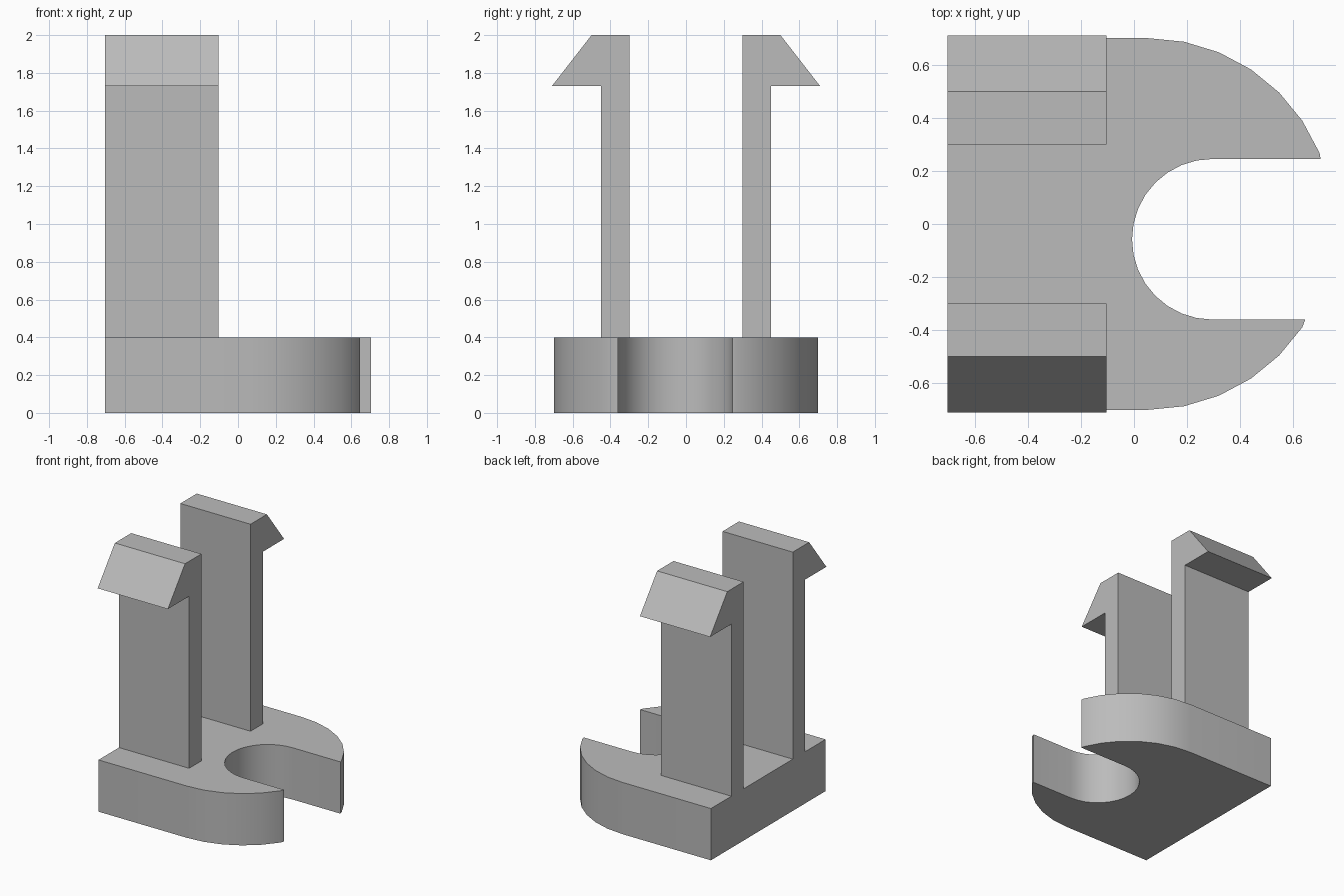
import bpy, bmesh
from math import sin, cos, radians, pi
from mathutils import Vector

cube = bpy.data.objects.get("Cube")
if cube:
    bpy.data.objects.remove(cube)

grey = bpy.data.materials.new("plain grey")
grey.use_nodes = True
grey.diffuse_color = (0.5, 0.5, 0.5, 1)
grey.node_tree.nodes["Principled BSDF"].inputs["Base Color"].default_value = (0.5, 0.5, 0.5, 1)

BACK_X = -0.703
STEP = radians(11.25)


def extrude_profile(name, points, offset):
    """Make a solid by sweeping a flat outline along an offset."""
    bm = bmesh.new()
    face = bm.faces.new([bm.verts.new(p) for p in points])
    swept = bmesh.ops.extrude_face_region(bm, geom=[face])["geom"]
    verts = [v for v in swept if isinstance(v, bmesh.types.BMVert)]
    bmesh.ops.translate(bm, verts=verts, vec=Vector(offset))
    bmesh.ops.recalc_face_normals(bm, faces=bm.faces)
    mesh = bpy.data.meshes.new(name)
    bm.to_mesh(mesh)
    bm.free()
    mesh.materials.append(grey)
    obj = bpy.data.objects.new(name, mesh)
    bpy.context.collection.objects.link(obj)
    return obj


def arc(cx, cy, radius, start, count, step):
    return [(cx + radius * cos(start + i * step), cy + radius * sin(start + i * step), 0)
            for i in range(count)]


# Base: square back, rounded nose, off-centre round-ended slot
outline = [(BACK_X, -0.7, 0)]
outline += arc(0.052, 0, 0.7, -pi / 2, 6, STEP)
outline += [(0.645, -0.36, 0)]
outline += arc(0.295, -0.0575, 0.3025, -pi / 2, 17, -STEP)
outline += [(0.703, 0.245, 0)]
outline += arc(0.052, 0, 0.7, 2 * STEP, 7, STEP)
outline += [(BACK_X, 0.7, 0)]
base = extrude_profile("slotted_base", outline, (0, 0, 0.4))
bpy.ops.object.select_all(action="DESELECT")
base.select_set(True)
bpy.context.view_layer.objects.active = base
bpy.ops.object.shade_smooth_by_angle(angle=radians(30))

# Two snap arms with outward-facing barbs
barb = [(0.3, 0.4), (0.3, 2), (0.5, 2), (0.71, 1.73), (0.45, 1.73), (0.45, 0.4)]
for name, side in (("front_clip_arm", -1), ("back_clip_arm", 1)):
    extrude_profile(name, [(BACK_X, side * y, z) for y, z in barb], (0.6, 0, 0))
